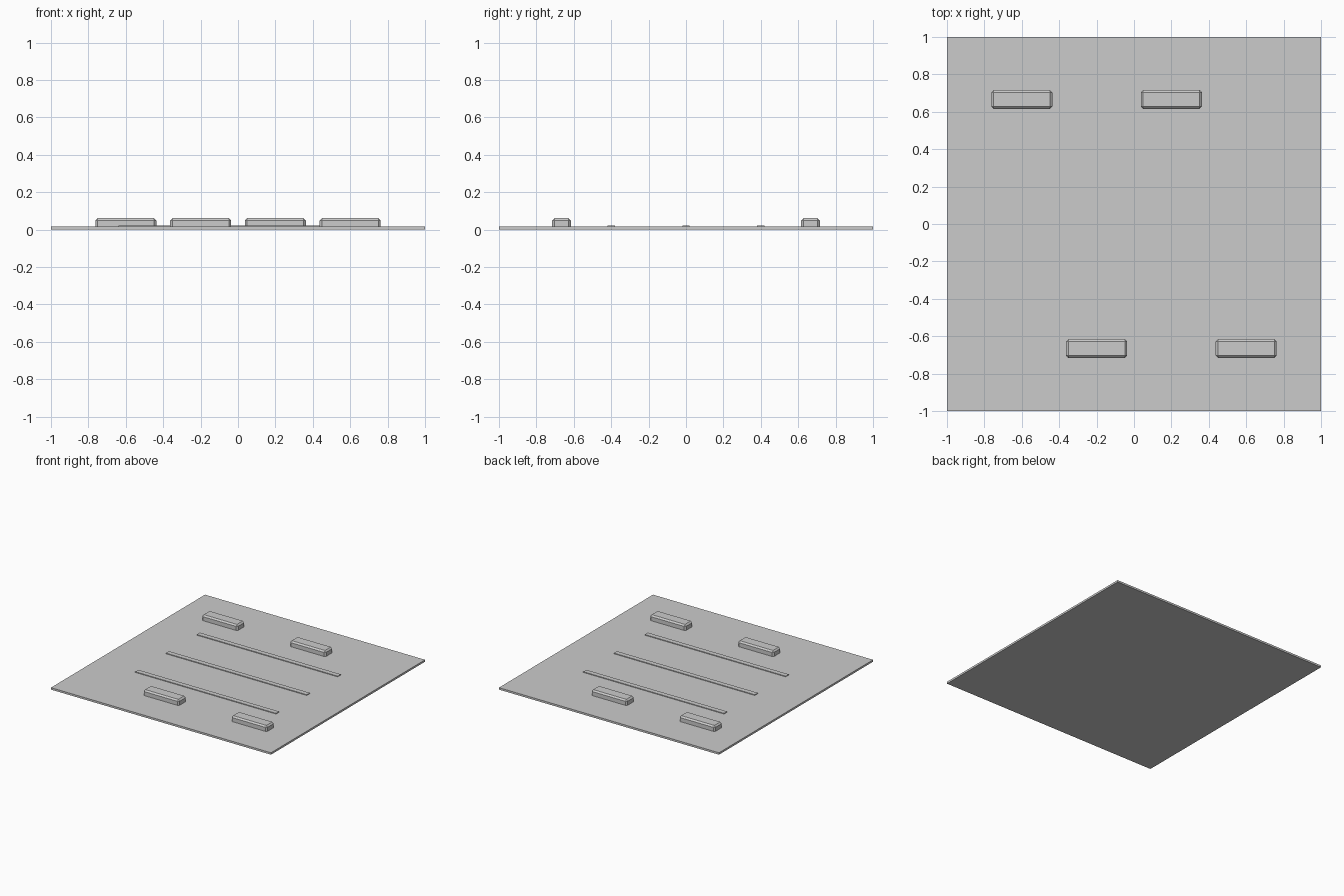
import bpy

if "Cube" in bpy.data.objects:
    bpy.data.objects.remove(bpy.data.objects["Cube"])

PLATE_TOP = 0.016


def box(name, center, size, bevel=0.0):
    bpy.ops.mesh.primitive_cube_add(size=1, location=center)
    ob = bpy.context.object
    ob.name = name
    ob.scale = size
    bpy.ops.object.transform_apply(location=False, rotation=False, scale=True)
    if bevel:
        mod = ob.modifiers.new("chamfer", 'BEVEL')
        mod.width = bevel
        mod.segments = 1
    return ob


# Thin square ground slab
box("ground_slab", (0, 0, PLATE_TOP / 2), (2, 2, PLATE_TOP))

# Three raised marking strips
for i, y in enumerate((-0.4, 0, 0.4)):
    box(f"marking_strip_{i + 1}", (0, y, 0.016), (1.28, 0.04, 0.012))

# Four chamfered blocks, staggered on the two sides
for i, (x, y) in enumerate(((-0.6, 0.666), (0.2, 0.666), (-0.2, -0.666), (0.6, -0.666))):
    box(f"curb_block_{i + 1}", (x, y, 0.0315), (0.326, 0.1, 0.059), 0.012)
